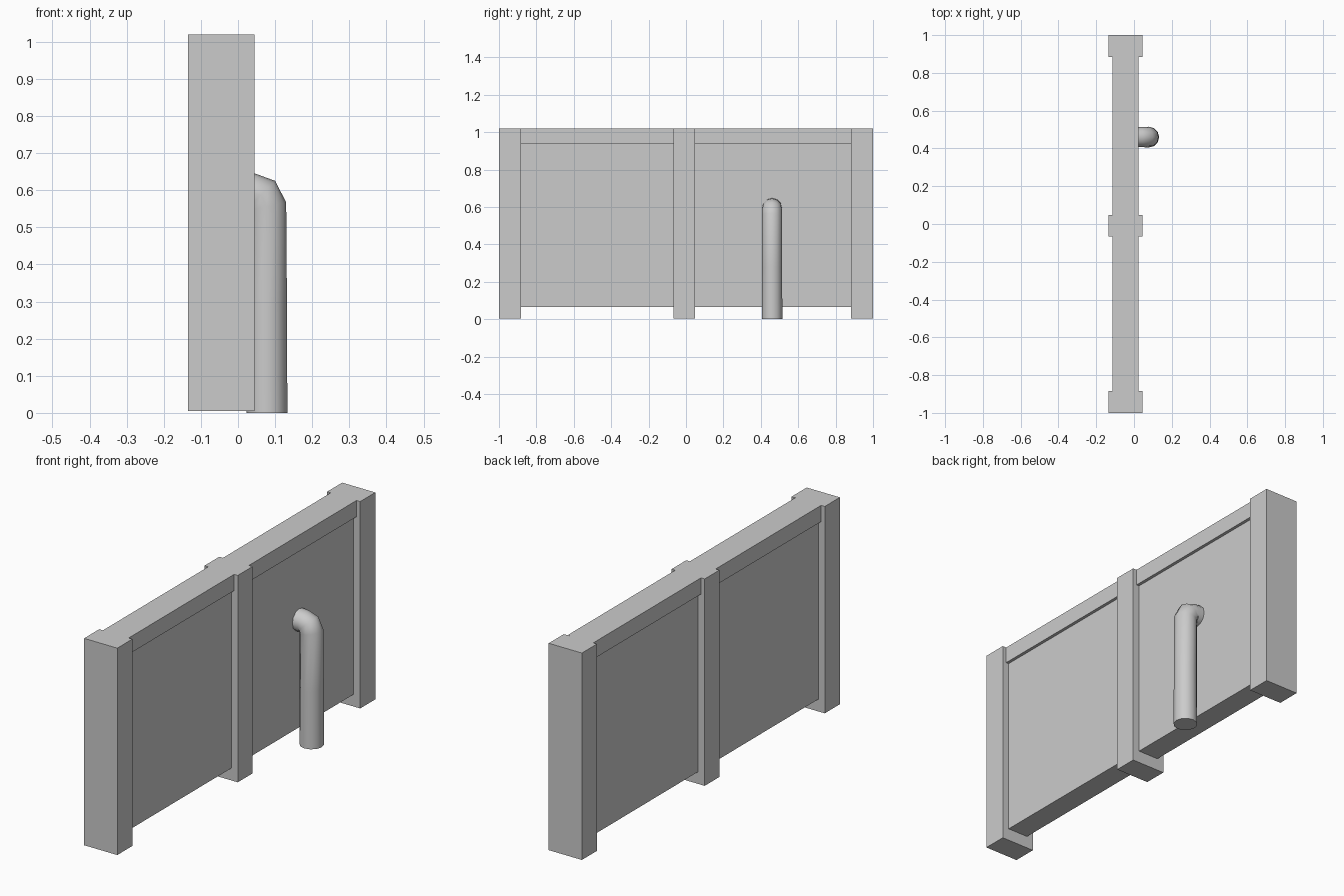
import bpy, bmesh
from math import cos, sin, pi, radians

if "Cube" in bpy.data.objects:
    bpy.data.objects.remove(bpy.data.objects["Cube"])


def finish(name, bm):
    bmesh.ops.recalc_face_normals(bm, faces=bm.faces)
    mesh = bpy.data.meshes.new(name)
    bm.to_mesh(mesh)
    bm.free()
    obj = bpy.data.objects.new(name, mesh)
    bpy.context.collection.objects.link(obj)
    return obj


def box(name, x, y, z):
    bm = bmesh.new()
    bmesh.ops.create_cube(bm, size=1)
    for v in bm.verts:
        v.co = [(lo + hi) / 2 + c * (hi - lo) for (lo, hi), c in zip((x, y, z), v.co)]
    return finish(name, bm)


# Posts: two ends and the middle, standing proud of the wall
for name, y in (("near_post", (-1, -0.883)), ("middle_post", (-0.066, 0.048)),
                ("far_post", (0.883, 1))):
    box(name, (-0.135, 0.045), y, (0.005, 1.02))

# Wall panels and top rails fitted between the posts
for side, y in (("near", (-0.883, -0.066)), ("far", (0.048, 0.883))):
    box(side + "_panel", (-0.1, 0.01), y, (0.065, 0.94))
    box(side + "_top_rail", (-0.115, 0.025), y, (0.94, 1.02))

# Drain pipe: rings of (x, z, radius, tilt) following the bend into the wall
SIDES, PIPE_Y = 12, 0.46
rings = [(0.078, 0, 0.055, 0), (0.078, 0.28, 0.054, 0), (0.077, 0.556, 0.054, 12),
         (0.062, 0.587, 0.054, 45), (0.04, 0.592, 0.053, 82), (0.0, 0.595, 0.053, 90)]
bm = bmesh.new()
loops = []
for x, z, r, tilt in rings:
    t = radians(tilt)
    loops.append([bm.verts.new((x + r * cos(a) * cos(t), PIPE_Y + r * sin(a),
                                z + r * cos(a) * sin(t)))
                  for a in (2 * pi * i / SIDES for i in range(SIDES))])
for low, high in zip(loops, loops[1:]):
    for i in range(SIDES):
        j = (i + 1) % SIDES
        bm.faces.new((low[i], low[j], high[j], high[i]))
bm.faces.new(loops[0][::-1])
bm.faces.new(loops[-1])
pipe = finish("drain_pipe", bm)
bpy.context.view_layer.objects.active = pipe
pipe.select_set(True)
bpy.ops.object.shade_smooth_by_angle(angle=radians(50))
